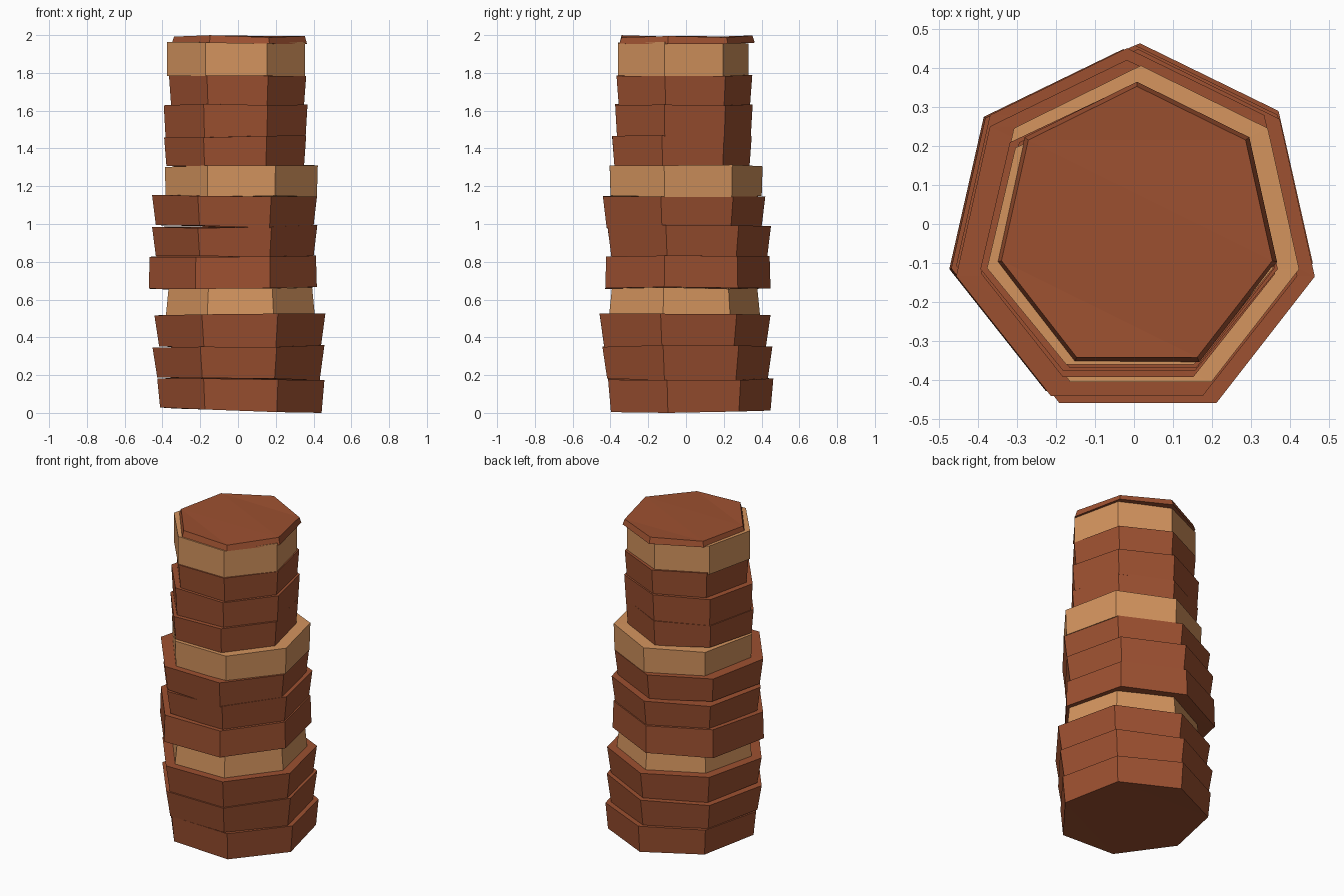
import bpy, bmesh, math, random

if "Cube" in bpy.data.objects:
    bpy.data.objects.remove(bpy.data.objects["Cube"])

random.seed(4)
SIDES = 7


def material(name, rgb):
    m = bpy.data.materials.new(name)
    m.diffuse_color = (*rgb, 1)
    m.use_nodes = True
    m.node_tree.nodes["Principled BSDF"].inputs["Base Color"].default_value = m.diffuse_color
    return m


bark = material("bark_brown", (0.335, 0.081, 0.030))
tan = material("tan_band", (0.658, 0.296, 0.112))

# corners of a unit heptagon with one corner to the back
UNIT = [(math.cos(math.pi / 2 + k * math.tau / SIDES),
         math.sin(math.pi / 2 + k * math.tau / SIDES)) for k in range(SIDES)]
UX = max(u[0] for u in UNIT)
UY = -min(u[1] for u in UNIT)


def heptagon(bm, x0, x1, y0, y1, z, tilt, wobble):
    """Ring of corners stretched to fit a box, with a slight tilt along x."""
    ring = []
    for ux, uy in UNIT:
        x = x0 + (x1 - x0) * (ux + UX) / (2 * UX)
        y = y0 + (y1 - y0) * (uy + UY) / (1 + UY)
        dz = tilt * ux + random.uniform(-wobble, wobble)
        ring.append(bm.verts.new((x, y, max(0, min(2, z + dz)))))
    return ring


def segment(name, mat, z0, z1, x0, x1, y0, y1, flare, tilt0, tilt1, wobble=0.005):
    bm = bmesh.new()
    f = flare / 2
    low = heptagon(bm, x0 + f, x1 - f, y0 + f, y1 - f, z0, tilt0, wobble)
    top = heptagon(bm, x0 - f, x1 + f, y0 - f, y1 + f, z1, tilt1, wobble)
    bm.faces.new(low[::-1])
    bm.faces.new(top)
    for k in range(SIDES):
        j = (k + 1) % SIDES
        bm.faces.new((low[k], low[j], top[j], top[k]))
    bmesh.ops.triangulate(bm, faces=[fc for fc in bm.faces if len(fc.verts) > 4])
    mesh = bpy.data.meshes.new(name)
    bm.to_mesh(mesh)
    bm.free()
    mesh.materials.append(mat)
    ob = bpy.data.objects.new(name, mesh)
    bpy.context.collection.objects.link(ob)


# stacked trunk segments: colour, z range, x range, y range, flare, tilts
SEGMENTS = [
    (bark, 0.015, 0.18, -0.420, 0.450, -0.405, 0.455, 0.015, -0.015, -0.004),
    (bark, 0.180, 0.35, -0.440, 0.445, -0.430, 0.445, 0.025, -0.004, 0.008),
    (bark, 0.345, 0.52, -0.430, 0.450, -0.445, 0.435, 0.025, -0.008, 0.005),
    (tan,  0.510, 0.66, -0.375, 0.400, -0.400, 0.385, -0.015, 0.0, 0.0),
    (bark, 0.660, 0.83, -0.470, 0.415, -0.425, 0.445, -0.005, 0.004, 0.0),
    (bark, 0.830, 0.985, -0.445, 0.410, -0.405, 0.440, 0.020, -0.004, 0.005),
    (bark, 0.985, 1.15, -0.445, 0.408, -0.430, 0.410, 0.020, -0.008, 0.0),
    (tan,  1.145, 1.31, -0.385, 0.420, -0.402, 0.403, 0.005, 0.0, 0.005),
    (bark, 1.305, 1.465, -0.385, 0.355, -0.385, 0.342, 0.012, -0.005, 0.006),
    (bark, 1.460, 1.63, -0.388, 0.363, -0.370, 0.348, 0.010, 0.006, -0.003),
    (bark, 1.625, 1.785, -0.360, 0.355, -0.362, 0.345, 0.012, 0.003, -0.004),
    (tan,  1.780, 1.96, -0.376, 0.356, -0.360, 0.332, 0.0, -0.002, 0.0),
]
for i, (mat, *dims) in enumerate(SEGMENTS):
    segment(f"{'tan_band' if mat is tan else 'bark_segment'}_{i + 1}", mat, *dims)

# thin brown cap
segment("top_cap", bark, 1.955, 1.994, -0.345, 0.360, -0.347, 0.358, -0.012, -0.004, -0.003)
